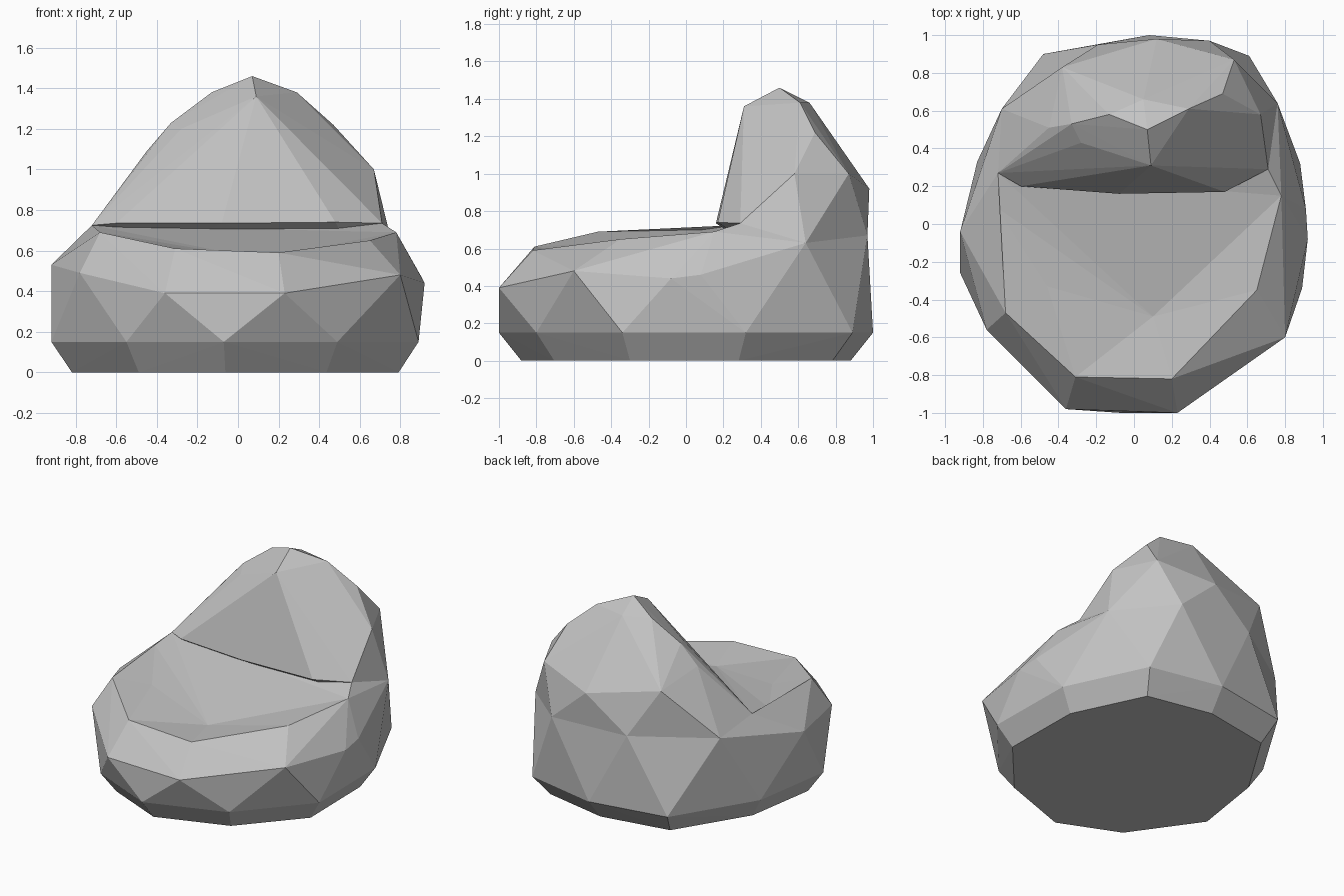
import bpy
import bmesh
from mathutils import Vector

default_cube = bpy.data.objects.get("Cube")
if default_cube:
    bpy.data.objects.remove(default_cube, do_unlink=True)

# One plain fabric colour
fabric = bpy.data.materials.new("grey fabric")
fabric.use_nodes = True
fabric_colour = (0.55, 0.55, 0.55, 1.0)
fabric.diffuse_color = fabric_colour
fabric.node_tree.nodes["Principled BSDF"].inputs["Base Color"].default_value = fabric_colour


def add_hull(mesh_data, points):
    """Wrap the points in a faceted convex skin and return its faces."""
    verts = [mesh_data.verts.new(point) for point in points]
    result = bmesh.ops.convex_hull(mesh_data, input=verts)
    faces = [item for item in result["geom"] if isinstance(item, bmesh.types.BMFace)]
    bmesh.ops.recalc_face_normals(mesh_data, faces=faces)
    mesh_data.normal_update()
    return verts, faces


def finish(mesh_data, name):
    """Clean the mesh, then turn it into a flat shaded object."""
    loose = [vert for vert in mesh_data.verts if not vert.link_faces]
    bmesh.ops.delete(mesh_data, geom=loose, context="VERTS")
    mesh = bpy.data.meshes.new(name)
    mesh_data.to_mesh(mesh)
    mesh_data.free()
    mesh.materials.append(fabric)
    obj = bpy.data.objects.new(name, mesh)
    bpy.context.collection.objects.link(obj)
    return obj


# Bottom seam outline and the smaller floor outline below it
seam_outline = [(-.07, -1), (.49, -.8), (.89, -.34), (.88, .32), (.61, .89),
                (.08, 1), (-.48, .9), (-.83, .33), (-.92, -.26), (-.55, -.79)]
seam = [(x, y, .15) for x, y in seam_outline]
floor = [(x * .89, y * .88, 0) for x, y in seam_outline]

# Widest part of the bag: front and sides, then the rear
front_bulge = [(-.78, -.56, .49), (-.36, -.98, .39), (.23, -1, .39), (.8, -.6, .48),
               (.92, -.08, .44), (.91, .08, .46), (-.92, -.04, .53)]
rear_bulge = [(.76, .64, .63), (.4, .97, .67), (-.19, .95, .68), (-.7, .61, .67)]

# Rim of the seat and the two low points of its hollow
rear_corners = [(.71, .29, .735), (-.72, .27, .725)]
rim = [(-.31, -.81, .61), (.2, -.82, .59), (.65, -.35, .65), (.78, .15, .69),
       (-.73, .09, .7), (-.68, -.47, .69)] + rear_corners
hollow = [(-.46, -.33, .64), (.1, -.49, .56)]

# Seat cushion: a faceted bag whose flat top is swapped for a shallow dish
seat = bmesh.new()
add_hull(seat, floor + seam + front_bulge + rear_bulge)
seat.clear()
verts, faces = add_hull(seat, rim + floor + seam + front_bulge + rear_bulge)
rim_verts = set(verts[:len(rim)])
lid = [face for face in faces if face.is_valid and rim_verts.issuperset(face.verts)]
bmesh.ops.delete(seat, geom=lid, context="FACES")

dish_verts, dish_faces = add_hull(seat, rim + hollow)
dish_top = [face for face in dish_faces if face.normal.z > 0]
dish_floor = [face for face in dish_faces if face.normal.z <= 0]
bmesh.ops.delete(seat, geom=dish_top, context="FACES_ONLY")
bmesh.ops.reverse_faces(seat, faces=dish_floor)
bmesh.ops.remove_doubles(seat, verts=seat.verts[:], dist=.0005)
finish(seat, "seat_cushion")

# Backrest: rises from the seat crease to a rounded, slightly lopsided crown
crease = [(.48, .17, .74), (-.08, .16, .735), (-.6, .2, .735)]
crown = [(.07, .5, 1.46), (.09, .31, 1.36), (.29, .61, 1.38), (.05, .66, 1.38),
         (-.13, .58, 1.38), (-.28, .43, 1.2), (-.33, .53, 1.23)]
shoulders = [(.47, .69, 1.22), (.67, .58, 1), (.53, .87, 1), (.12, .98, .92),
             (-.38, .83, 1.01), (-.45, .51, 1.09)]
# A sunken foot keeps the joint closed inside the seat
foot = [Vector(point) * .8 for point in rear_bulge]

back = bmesh.new()
add_hull(back, crease + rear_corners + crown + shoulders + rear_bulge + foot)
finish(back, "backrest")
